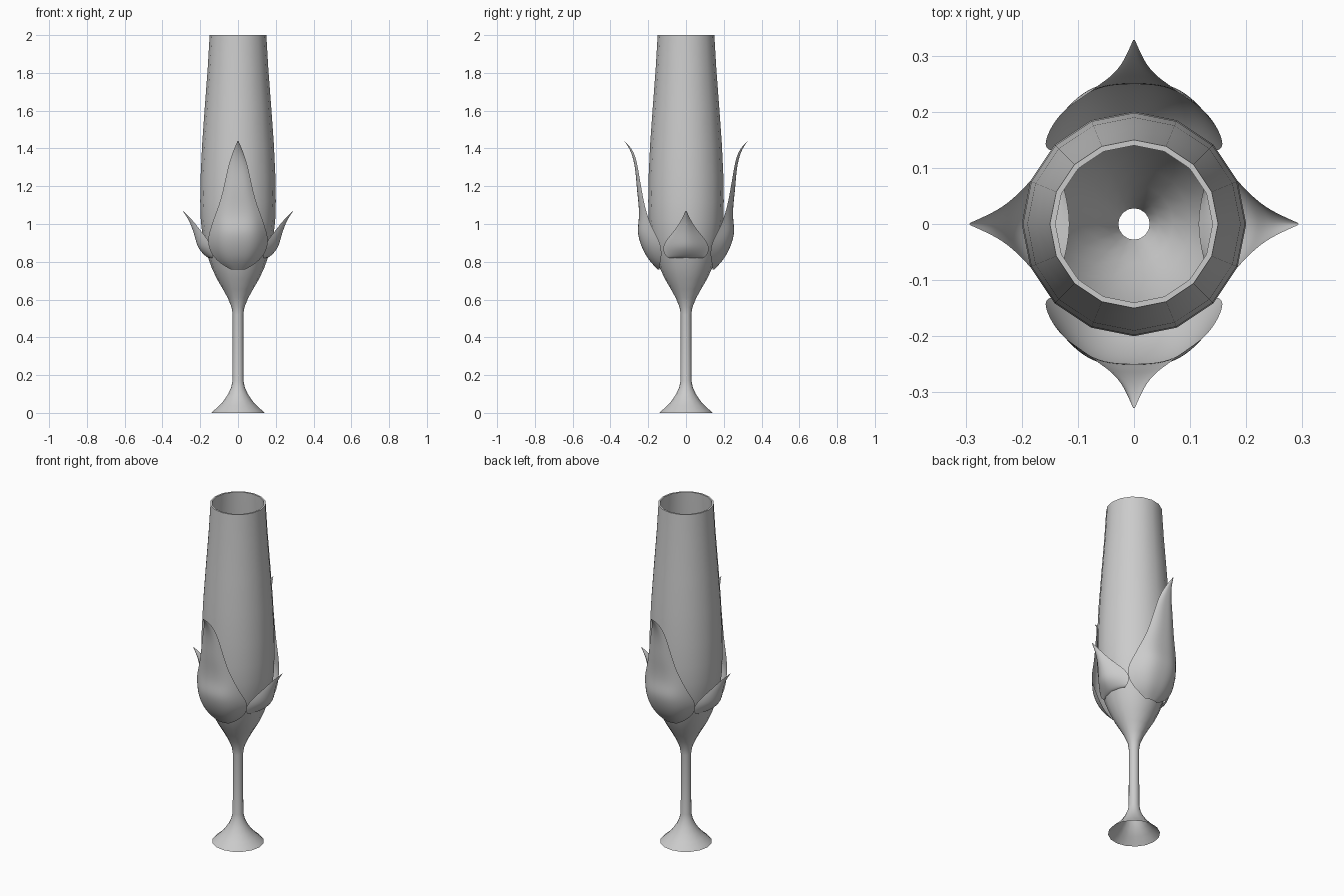
import bpy, bmesh
from math import cos, sin, pi

cube = bpy.data.objects.get("Cube")
if cube:
    bpy.data.objects.remove(cube, do_unlink=True)

grey = bpy.data.materials.new("plain_grey")
grey.use_nodes = True
colour = (0.6, 0.6, 0.6, 1)
grey.diffuse_color = colour
grey.node_tree.nodes["Principled BSDF"].inputs["Base Color"].default_value = colour


def grid_object(name, rows, closed=False):
    """Skin equal rows of points with quads and smooth the result."""
    bm = bmesh.new()
    grid = [[bm.verts.new(p) for p in row] for row in rows]
    n = len(rows[0])
    for low, high in zip(grid, grid[1:]):
        for j in range(n if closed else n - 1):
            k = (j + 1) % n
            bm.faces.new((low[j], low[k], high[k], high[j]))
    mesh = bpy.data.meshes.new(name)
    bm.to_mesh(mesh)
    bm.free()
    mesh.materials.append(grey)
    obj = bpy.data.objects.new(name, mesh)
    bpy.context.collection.objects.link(obj)
    bpy.ops.object.select_all(action='DESELECT')
    obj.select_set(True)
    bpy.context.view_layer.objects.active = obj
    bpy.ops.object.shade_smooth_by_angle(angle=pi / 4)
    return obj


# Hollow flute: foot, stem and bowl, as (radius, height)
foot_and_stem = [(.14, 0), (.125, .015), (.1, .038), (.075, .065), (.052, .1),
                 (.036, .135), (.029, .17), (.028, .35), (.028, .52)]
bowl = [(.034, .56), (.055, .61), (.08, .655), (.112, .71), (.14, .77),
        (.168, .85), (.187, .93), (.197, 1.02), (.2, 1.12), (.198, 1.25),
        (.19, 1.42), (.175, 1.63), (.16, 1.83), (.15, 2)]
lining = [(r - .01, z) for r, z in reversed(bowl[1:])] + [(.028, .565)]
SIDES = 16
grid_object("flute_glass", [
    [(r * cos(2 * pi * j / SIDES), r * sin(2 * pi * j / SIDES), z) for j in range(SIDES)]
    for r, z in foot_and_stem + bowl + lining], closed=True)


def petal(name, angle, rows, power):
    """Cupped petal; rows are (height, half width, reach at middle, reach at edge)."""
    points = []
    for z, half, middle, edge in rows:
        row = []
        for i in range(9):
            u = i / 4 - 1
            out = middle + (edge - middle) * abs(u) ** power
            w = u * half
            row.append((out * cos(angle) - w * sin(angle),
                        out * sin(angle) + w * cos(angle), z))
        points.append(row)
    obj = grid_object(name, points)
    sub = obj.modifiers.new("soften", 'SUBSURF')
    sub.levels = sub.render_levels = 2
    sub.boundary_smooth = 'PRESERVE_CORNERS'


tall = [(.76, .04, .15, .14), (.785, .085, .175, .14), (.82, .125, .205, .13),
        (.87, .155, .232, .13), (.92, .16, .25, .145), (.97, .147, .258, .175),
        (1.03, .128, .248, .2), (1.1, .1, .25, .22), (1.18, .078, .26, .235),
        (1.27, .06, .266, .25), (1.34, .042, .277, .262), (1.4, .02, .298, .285),
        (1.44, .002, .328, .327)]
short = [(.83, .065, .115, .125), (.815, .085, .15, .135), (.83, .11, .175, .135),
         (.87, .125, .213, .135), (.91, .108, .225, .155), (.95, .075, .235, .185),
         (.98, .05, .245, .21), (1.02, .025, .26, .24), (1.07, .002, .293, .292)]

# Two tall petals front and back, two short ones at the sides
petal("front_petal", -pi / 2, tall, 3)
petal("back_petal", pi / 2, tall, 3)
petal("left_petal", 0, short, 1.7)
petal("right_petal", pi, short, 1.7)
